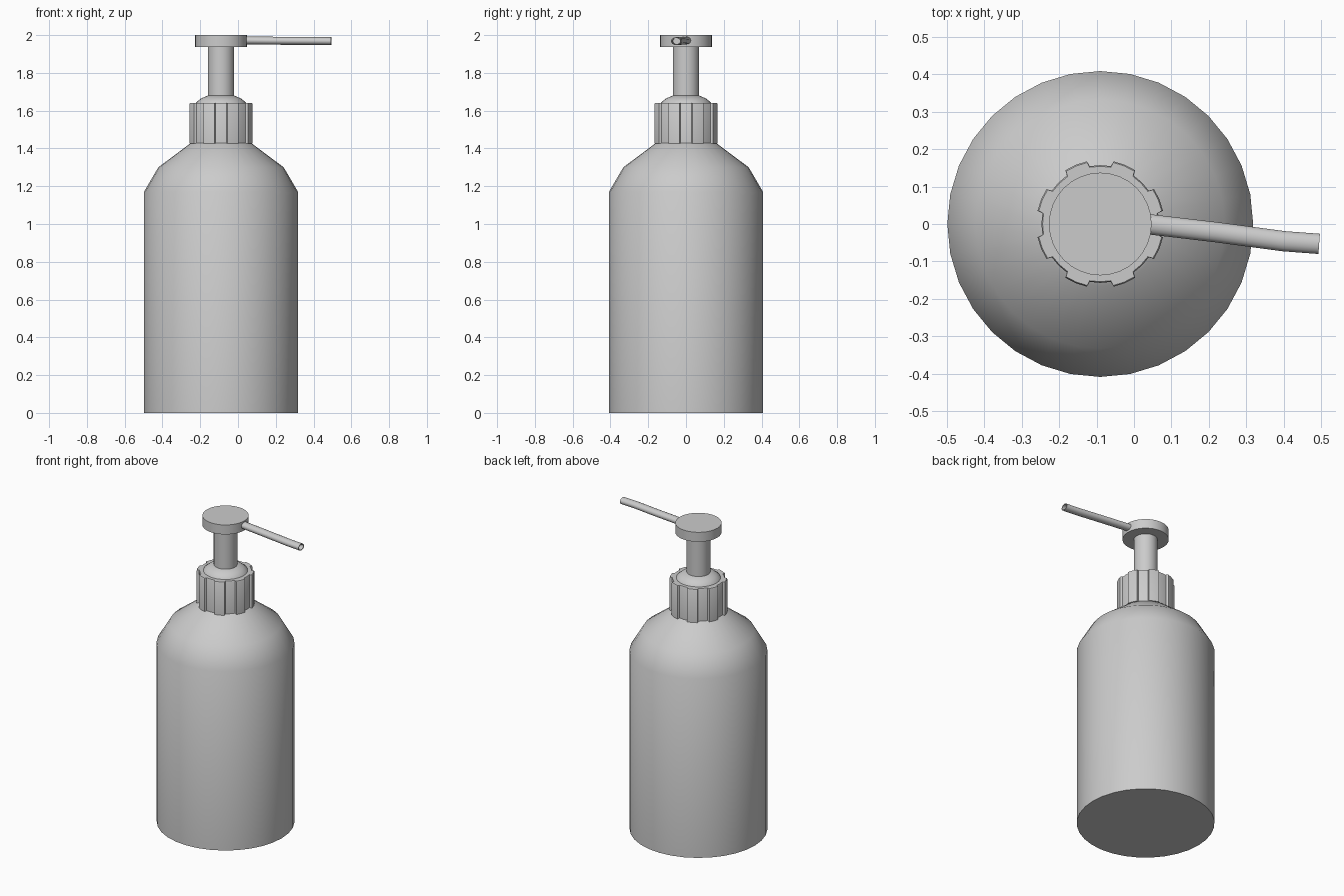
import bpy, bmesh, math
from mathutils import Vector

if "Cube" in bpy.data.objects:
    bpy.data.objects.remove(bpy.data.objects["Cube"])

CX = -0.09  # axis of the bottle


def finish(name, bm, angle=35):
    bmesh.ops.recalc_face_normals(bm, faces=bm.faces)
    me = bpy.data.meshes.new(name)
    bm.to_mesh(me)
    bm.free()
    ob = bpy.data.objects.new(name, me)
    bpy.context.collection.objects.link(ob)
    bpy.ops.object.select_all(action='DESELECT')
    ob.select_set(True)
    bpy.context.view_layer.objects.active = ob
    bpy.ops.object.shade_smooth_by_angle(angle=math.radians(angle))
    return ob


def loft(name, rings, angle=35):
    """Bridge rings of points and cap both ends."""
    bm = bmesh.new()
    loops = [[bm.verts.new(p) for p in ring] for ring in rings]
    n = len(loops[0])
    for a, b in zip(loops, loops[1:]):
        for i in range(n):
            j = (i + 1) % n
            bm.faces.new((a[i], a[j], b[j], b[i]))
    bm.faces.new(loops[0])
    bm.faces.new(loops[-1])
    return finish(name, bm, angle)


def circle(r, z, n=32):
    """Ring about the bottle axis; r may be a function of the index."""
    f = r if callable(r) else (lambda i: r)
    return [(CX + f(i) * math.cos(2 * math.pi * i / n),
             f(i) * math.sin(2 * math.pi * i / n), z) for i in range(n)]


def lathe(name, profile, angle=35):
    return loft(name, [circle(r, z) for r, z in profile], angle)


# bottle body with two-step shoulder
lathe("bottle_body", [(0.408, 0), (0.408, 1.17), (0.332, 1.30),
                      (0.165, 1.425), (0.13, 1.44)], 40)


# ribbed collar: eight raised ribs around a core
def ribbed(scale, z):
    pts = []
    for k in range(8):
        base = k * 45
        for deg, r in ((-10.5, 0.157), (0, 0.157), (10.5, 0.157),
                       (12, 0.171), (22.5, 0.171), (33, 0.171)):
            a = math.radians(base + deg)
            pts.append((CX + r * scale * math.cos(a), r * scale * math.sin(a), z))
    return pts


loft("ribbed_collar", [ribbed(1, 1.425), ribbed(1, 1.635), ribbed(0.98, 1.641)])

# domed cap on the collar, pump stem and head
lathe("collar_dome", [(0.135, 1.63), (0.13, 1.645), (0.105, 1.665), (0.07, 1.68)], 50)
lathe("pump_stem", [(0.07, 1.66), (0.07, 1.95)])
lathe("pump_head", [(0.137, 1.938), (0.137, 2.0)])

# spout: slim tube with a hollow tip
path = [(0.0, 0.004, 1.972), (0.22, -0.022, 1.970),
        (0.40, -0.046, 1.969), (0.494, -0.053, 1.968)]


def section(p, d, k=1):
    side = Vector((-d.y, d.x, 0)).normalized()
    return [Vector(p) + side * 0.027 * k * math.cos(t) + Vector((0, 0, 0.021 * k * math.sin(t)))
            for t in (2 * math.pi * i / 16 for i in range(16))]


pts = [Vector(p) for p in path]
rings = []
for i, p in enumerate(pts):
    d = pts[min(i + 1, len(pts) - 1)] - pts[max(i - 1, 0)]
    rings.append(section(p, d))
d = pts[-1] - pts[-2]
rings.append(section(pts[-1], d, 0.8))
rings.append(section(pts[-1] - d * 0.8, d, 0.8))
loft("spout", rings)
